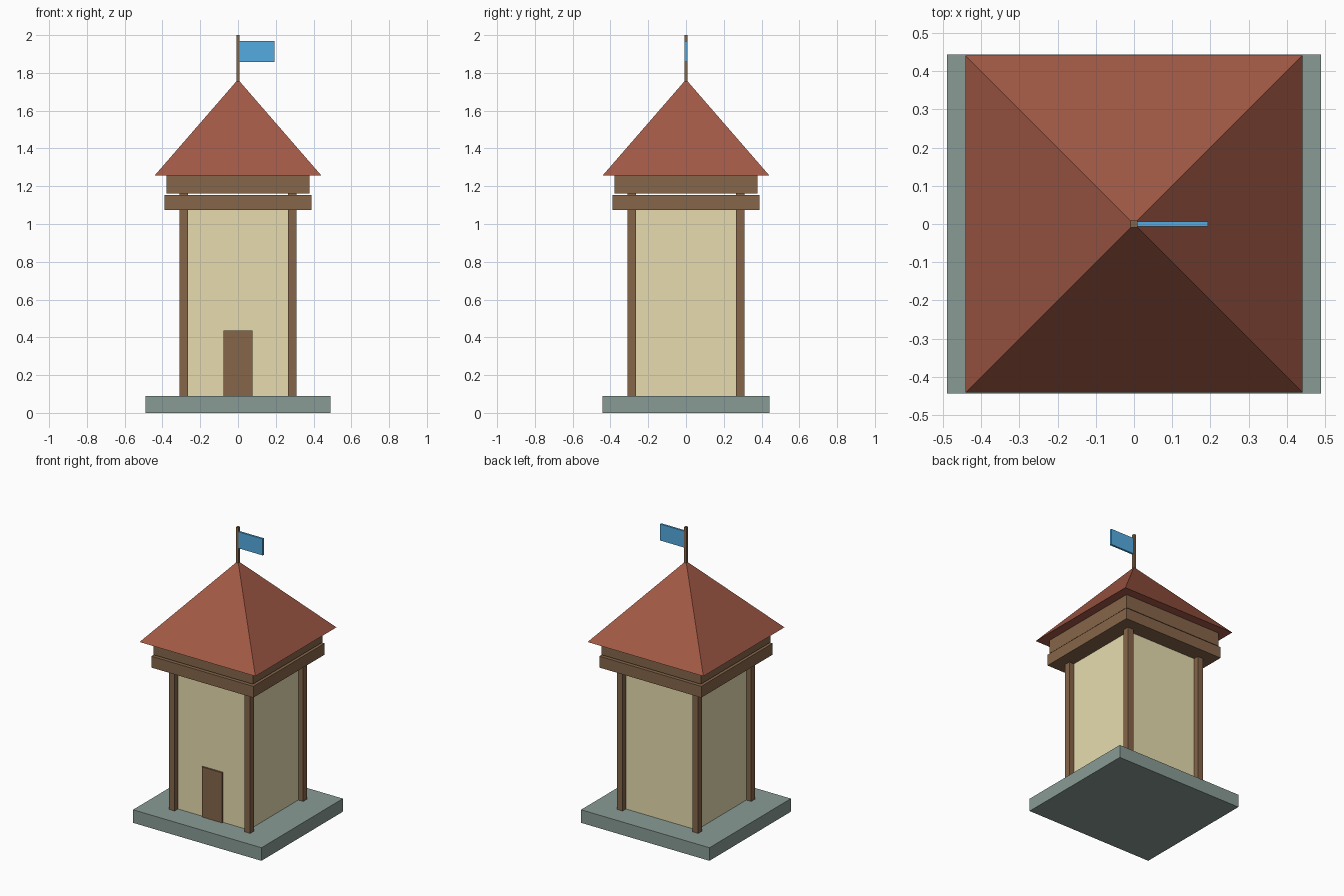
import bpy, bmesh
from math import pi, sqrt
from mathutils import Matrix

if "Cube" in bpy.data.objects:
    bpy.data.objects.remove(bpy.data.objects["Cube"])


def material(name, rgb):
    m = bpy.data.materials.new(name)
    m.diffuse_color = (*rgb, 1)
    m.use_nodes = True
    m.node_tree.nodes["Principled BSDF"].inputs["Base Color"].default_value = m.diffuse_color
    return m


STONE = material("stone", (0.25, 0.33, 0.30))
PLASTER = material("plaster", (0.80, 0.72, 0.43))
WOOD = material("wood", (0.24, 0.133, 0.068))
TILE = material("roof_tile", (0.36, 0.10, 0.06))
CLOTH = material("cloth", (0.09, 0.41, 0.75))


def add_object(name, bm, mat):
    mesh = bpy.data.meshes.new(name)
    bm.to_mesh(mesh)
    bm.free()
    mesh.materials.append(mat)
    ob = bpy.data.objects.new(name, mesh)
    bpy.context.collection.objects.link(ob)
    return ob


def box(name, x, y, z, mat):
    """Box from (min, max) pairs on each axis."""
    bm = bmesh.new()
    bmesh.ops.create_cube(bm, size=1)
    bmesh.ops.scale(bm, vec=[b - a for a, b in (x, y, z)], verts=bm.verts)
    bmesh.ops.translate(bm, vec=[(a + b) / 2 for a, b in (x, y, z)], verts=bm.verts)
    return add_object(name, bm, mat)


def sym(half):
    return (-half, half)


def around(centre, size):
    return (centre - size / 2, centre + size / 2)


# Stone base, plaster body and door
box("base", sym(0.489), sym(0.443), (0, 0.09), STONE)
box("tower_wall", sym(0.273), sym(0.273), (0.09, 1.09), PLASTER)
box("door", sym(0.077), (-0.284, -0.265), (0.09, 0.435), WOOD)

# Corner posts
for sx, side in ((-1, "left"), (1, "right")):
    for sy, end in ((-1, "front"), (1, "back")):
        box(f"post_{end}_{side}", around(sx * 0.288, 0.044), around(sy * 0.288, 0.044),
            (0.09, 1.17), WOOD)

# Gallery floor and the four rails above it
box("gallery_floor", sym(0.388), sym(0.388), (1.075, 1.153), WOOD)
RAIL_Z = (1.162, 1.257)
for s, end, side in ((-1, "front", "left"), (1, "back", "right")):
    box(f"rail_{end}", sym(0.379), around(s * 0.36, 0.038), RAIL_Z, WOOD)
    box(f"rail_{side}", around(s * 0.36, 0.038), sym(0.379), RAIL_Z, WOOD)

# Pyramid roof
bm = bmesh.new()
bmesh.ops.create_cone(bm, cap_ends=True, segments=4, radius1=0.441 * sqrt(2), radius2=0,
                      depth=0.508,
                      matrix=Matrix.Translation((0, 0, 1.257 + 0.508 / 2)) @ Matrix.Rotation(pi / 4, 4, "Z"))
add_object("roof", bm, TILE)

# Flagpole and flag
box("flagpole", sym(0.009), sym(0.009), (1.74, 2.0), WOOD)
box("flag", (0.005, 0.193), sym(0.007), (1.857, 1.97), CLOTH)
